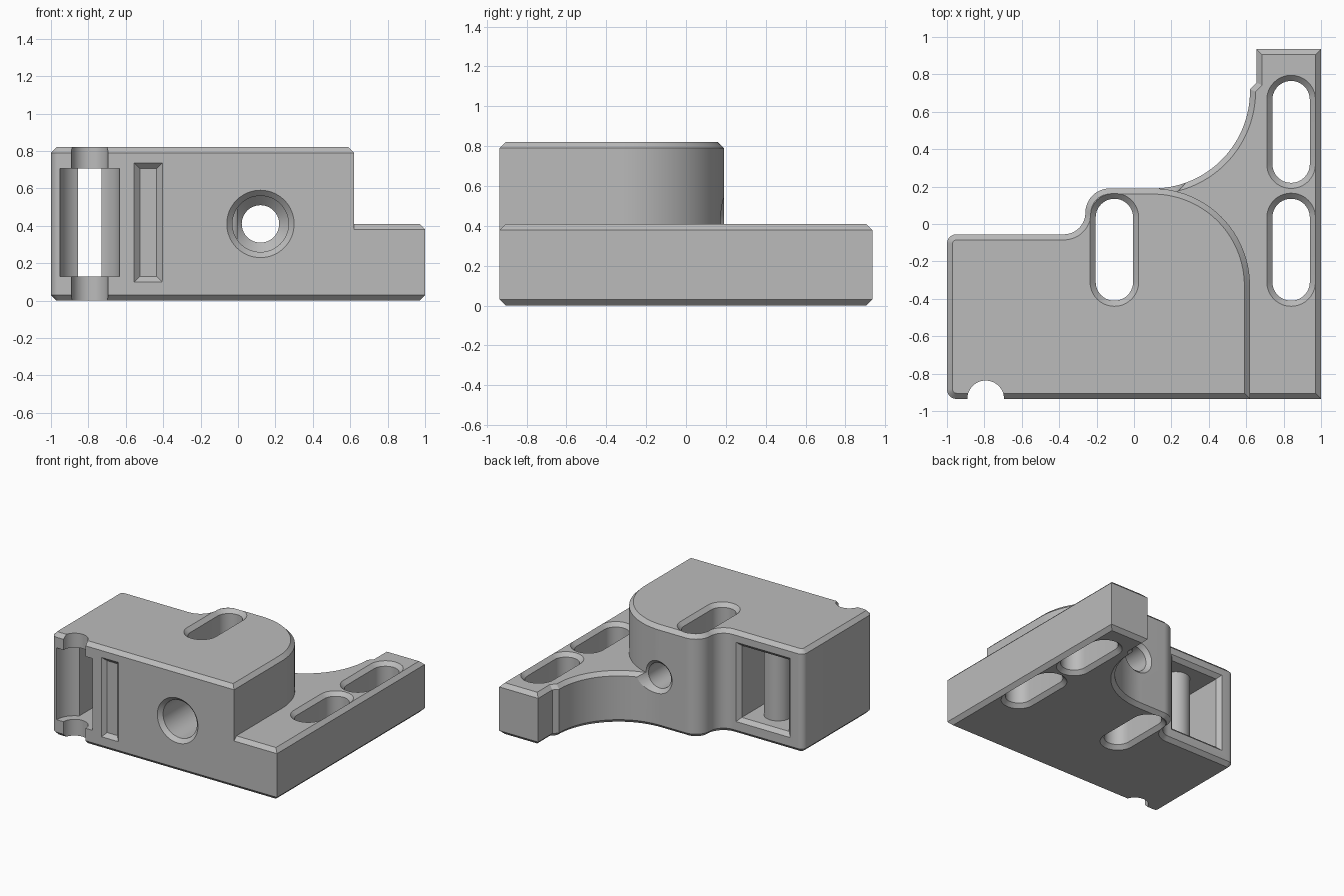
import bpy
import bmesh
from math import cos, sin, radians
from mathutils import Matrix, Vector

cube = bpy.data.objects.get("Cube")
if cube:
    bpy.data.objects.remove(cube, do_unlink=True)

grey = bpy.data.materials.new("mid grey")
grey.use_nodes = True
COLOR = (0.5, 0.5, 0.5, 1)
grey.diffuse_color = COLOR
grey.node_tree.nodes["Principled BSDF"].inputs["Base Color"].default_value = COLOR

FRONT, BACK = -0.935, 0.935
TOP, STEP, CH = 0.82, 0.41, 0.03
FACING = Matrix.Rotation(radians(90), 4, "X")  # local z points to the front


def arc(cx, cy, r, a0, a1, n=20):
    angles = [radians(a0 + (a1 - a0) * i / n) for i in range(n + 1)]
    return [(cx + r * cos(a), cy + r * sin(a)) for a in angles]


def circle(cx, cy, r):
    return arc(cx, cy, r, 0, 360, 64)[:-1]


def rect(x0, x1, y0, y1):
    return [(x0, y0), (x1, y0), (x1, y1), (x0, y1)]


def stadium(cx, y0, y1, r):
    return arc(cx, y1, r, 0, 180) + arc(cx, y0, r, 180, 360)


def inset(points, d):
    """Offset a counter-clockwise outline inwards with mitred corners."""
    result = []
    for i, p in enumerate(points):
        p = Vector(p)
        e1 = (p - Vector(points[i - 1])).normalized()
        e2 = (Vector(points[(i + 1) % len(points)]) - p).normalized()
        n1, n2 = Vector((-e1.y, e1.x)), Vector((-e2.y, e2.x))
        result.append(p + (n1 + n2) * d / (1 + n1.dot(n2)))
    return result


def prism(name, outline, layers, matrix=Matrix()):
    """Loft an outline through (height, inset) layers."""
    bm = bmesh.new()
    rings = [[bm.verts.new((p[0], p[1], z)) for p in inset(outline, d)]
             for z, d in layers]
    bm.faces.new(rings[0][::-1])
    bm.faces.new(rings[-1])
    n = len(outline)
    for low, high in zip(rings, rings[1:]):
        for i in range(n):
            j = (i + 1) % n
            bm.faces.new((low[i], low[j], high[j], high[i]))
    bm.transform(matrix)
    mesh = bpy.data.meshes.new(name)
    bm.to_mesh(mesh)
    bm.free()
    mesh.materials.append(grey)
    obj = bpy.data.objects.new(name, mesh)
    bpy.context.scene.collection.objects.link(obj)
    return obj


def combine(target, tool, operation):
    mod = target.modifiers.new("combine", "BOOLEAN")
    mod.solver = "EXACT"
    mod.operation = operation
    mod.object = tool
    bpy.context.view_layer.objects.active = target
    bpy.ops.object.modifier_apply(modifier=mod.name)
    bpy.data.objects.remove(tool, do_unlink=True)


# Outlines shared by the base plate and the raised block
front_corner = arc(-0.95, FRONT + 0.05, 0.05, 180, 270, 8)
rear_edge = (arc(-0.13, 0.06, 0.13, 90, 180) + arc(-0.375, 0.06, 0.115, 0, -90)
             + arc(-0.95, -0.105, 0.05, 90, 180, 8))
plate_outline = (front_corner
                 + [(1, FRONT), (1, BACK), (0.655, BACK), (0.655, 0.755), (0.62, 0.72)]
                 + arc(0.1, 0.71, 0.52, 0, -90, 40) + rear_edge)
block_outline = (front_corner + [(0.62, FRONT)]
                 + arc(0.1, -0.33, 0.52, 0, 90, 40) + rear_edge)

# Base plate and raised block
bracket = prism("bracket_body", plate_outline,
                [(0, CH), (CH, 0), (STEP - CH, 0), (STEP, CH)])
block = prism("raised_block", block_outline, [(0.2, 0), (TOP - CH, 0), (TOP, CH)])

# Sloped fillet where the block meets the plate
fillet_outline = [(0.1, FRONT), (0.655, FRONT)] + arc(0.1, -0.33, 0.555, 0, 90, 40)
fillet = prism("fillet", fillet_outline, [(0.3, 0), (STEP, 0), (0.441, 0.036)])
limit = prism("fillet_limit", plate_outline, [(0.2, 0), (STEP, 0), (0.45, 0.04)])
combine(fillet, limit, "INTERSECT")
combine(bracket, block, "UNION")
combine(bracket, fillet, "UNION")

# Chamfered vertical mounting slots
for x, y0, y1, top in ((-0.105, -0.31, 0.035, TOP),
                       (0.84, -0.31, 0.035, STEP),
                       (0.84, 0.32, 0.665, STEP)):
    slot = prism("slot_cutter", stadium(x, y0, y1, 0.1),
                 [(-0.01, -0.04), (CH, 0), (top - CH, 0), (top + 0.01, -0.04)])
    combine(bracket, slot, "DIFFERENCE")

# Stepped bore from front to back
bore = prism("bore_cutter", circle(0.12, STEP, 0.1),
             [(-0.23, -0.07), (-0.16, 0), (0.1, 0), (0.15, -0.05),
              (0.905, -0.05), (0.945, -0.09)], FACING)
combine(bracket, bore, "DIFFERENCE")

# Channel passing around a round-ended column
LOW, HIGH = 0.13, 0.705
channel_outline = ([(-0.855, -0.9), (-0.73, -0.9)]
                   + arc(-0.6275, -0.27, 0.1025, 180, 0)
                   + [(-0.525, -1), (-0.435, -1), (-0.435, 0), (-0.855, 0)])
combine(bracket, prism("channel_cutter", channel_outline, [(LOW, 0), (HIGH, 0)]),
        "DIFFERENCE")
combine(bracket, prism("rear_window_chamfer", rect(-0.855, -0.435, LOW, HIGH),
                       [(0.045, -0.04), (0.085, 0)], FACING), "DIFFERENCE")
combine(bracket, prism("front_window_chamfer", rect(-0.525, -0.435, LOW, HIGH),
                       [(0.905, 0), (0.945, -0.04)], FACING), "DIFFERENCE")

# Pin groove in the front face, wider in the middle
for r, z0, z1 in ((0.098, -0.1, 0.9), (0.16, LOW, HIGH)):
    groove = prism("groove_cutter", circle(-0.793, FRONT, r), [(z0, 0), (z1, 0)])
    combine(bracket, groove, "DIFFERENCE")

# Smooth curved walls and keep the chamfers crisp
bpy.ops.object.select_all(action="DESELECT")
bracket.select_set(True)
bpy.context.view_layer.objects.active = bracket
bpy.ops.object.shade_smooth_by_angle(angle=radians(25))
